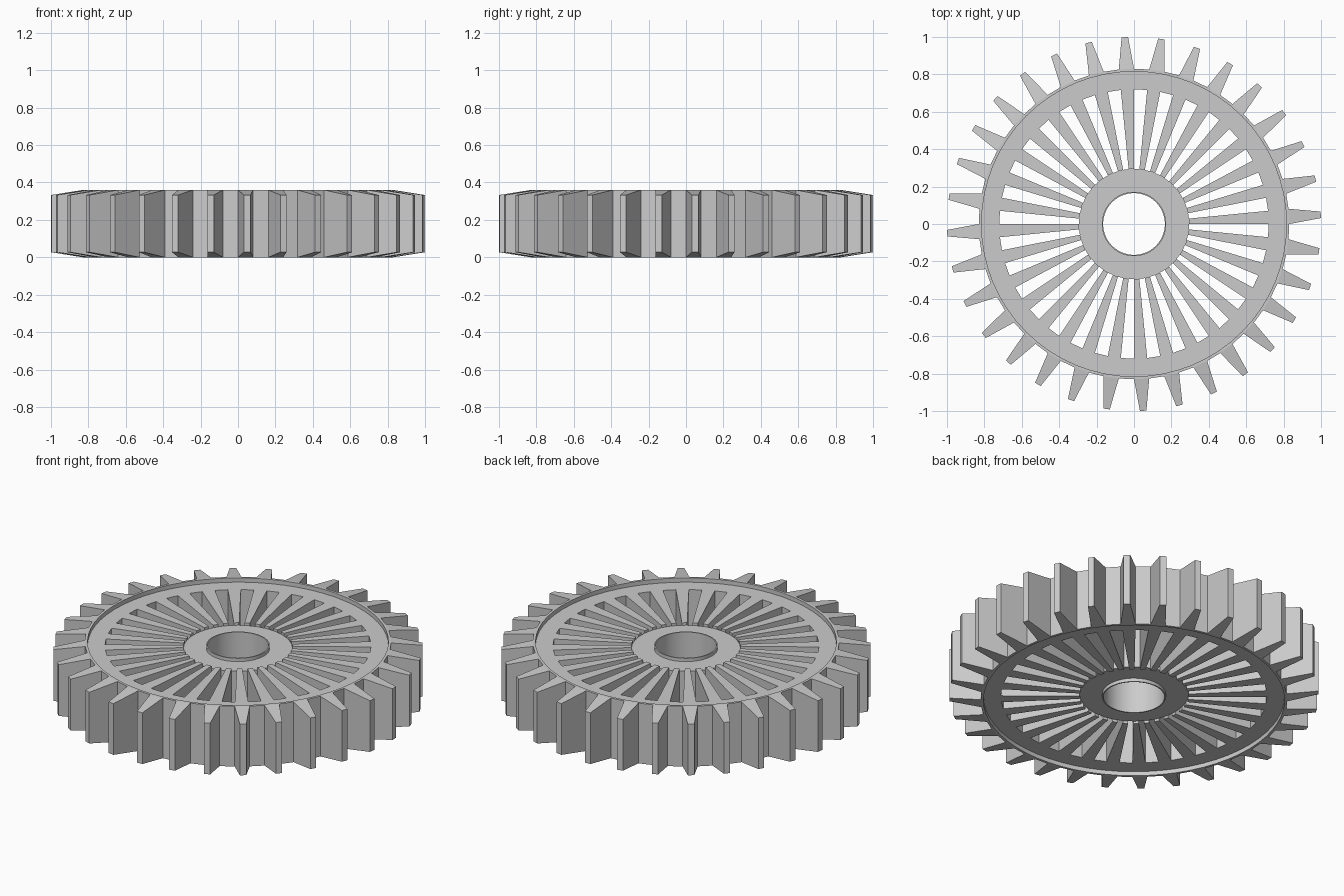
import bpy, bmesh
from math import sin, cos, pi, radians

if "Cube" in bpy.data.objects:
    bpy.data.objects.remove(bpy.data.objects["Cube"])

TEETH = 32
H = 0.36
STEP = pi / TEETH            # one sector: half a tooth pitch
R_HUB, R_SLOT, R_ROOT, R_TIP = 0.295, 0.72, 0.83, 1.0
Z_HUB, Z_PLATE, Z_TIP = 0.32, 0.335, 0.333

# upper half profiles (radius, z); the lower halves are mirrored
HUB = [(0.165, 0.34), (0.172, 0.34), (0.172, Z_HUB), (R_HUB, Z_HUB)]
RIM = [(R_SLOT, Z_PLATE), (0.815, Z_PLATE), (0.815, H), (R_ROOT, H)]

bm = bmesh.new()


def face(*pts):
    """Face from (radius, angle, z) points."""
    bm.faces.new([bm.verts.new((r * cos(a), r * sin(a), z)) for r, a, z in pts])


def sweep(profile, a, b):
    """Sweep an open profile from angle a to angle b."""
    for (r0, z0), (r1, z1) in zip(profile, profile[1:]):
        face((r0, a, z0), (r1, a, z1), (r1, b, z1), (r0, b, z0))


def mirrored(profile):
    return [(r, H - z) for r, z in profile]


for i in range(2 * TEETH):
    a, b = i * STEP, (i + 1) * STEP
    # hub and rim surfaces, with the bore wall
    for p in (HUB, RIM):
        sweep(p, a, b)
        sweep(mirrored(p), a, b)
    sweep([HUB[0], mirrored(HUB)[0]], a, b)

    if i % 2 == 0:
        # spoke: faces and side walls
        top = [(R_HUB, Z_HUB), (R_HUB, Z_PLATE), (R_SLOT, Z_PLATE)]
        low = mirrored(top)
        sweep(top, a, b)
        sweep(low, a, b)
        for s in (a, b):
            face(*[(r, s, z) for r, z in top + low[::-1]])
        # tapered tooth with sloping ends
        mid, half = (a + b) / 2, radians(1.0)
        c, d = mid - half, mid + half
        for z, zt in ((H, Z_TIP), (0, H - Z_TIP)):
            face((R_ROOT, a, z), (R_TIP, c, zt), (R_TIP, d, zt), (R_ROOT, b, z))
        for s, t in ((a, c), (b, d)):
            face((R_ROOT, s, 0), (R_TIP, t, H - Z_TIP), (R_TIP, t, Z_TIP), (R_ROOT, s, H))
        face((R_TIP, c, H - Z_TIP), (R_TIP, d, H - Z_TIP), (R_TIP, d, Z_TIP), (R_TIP, c, Z_TIP))
    else:
        # slot end walls and tooth gap floor
        sweep([HUB[-1], mirrored(HUB)[-1]], a, b)
        sweep([RIM[0], mirrored(RIM)[0]], a, b)
        sweep([RIM[-1], mirrored(RIM)[-1]], a, b)

bmesh.ops.remove_doubles(bm, verts=bm.verts, dist=1e-4)
bmesh.ops.recalc_face_normals(bm, faces=bm.faces)
mesh = bpy.data.meshes.new("gear_wheel")
bm.to_mesh(mesh)
bm.free()
gear = bpy.data.objects.new("gear_wheel", mesh)
bpy.context.collection.objects.link(gear)

# smooth the round walls, keep the creases
bpy.context.view_layer.objects.active = gear
gear.select_set(True)
bpy.ops.object.shade_smooth_by_angle(angle=radians(7))
